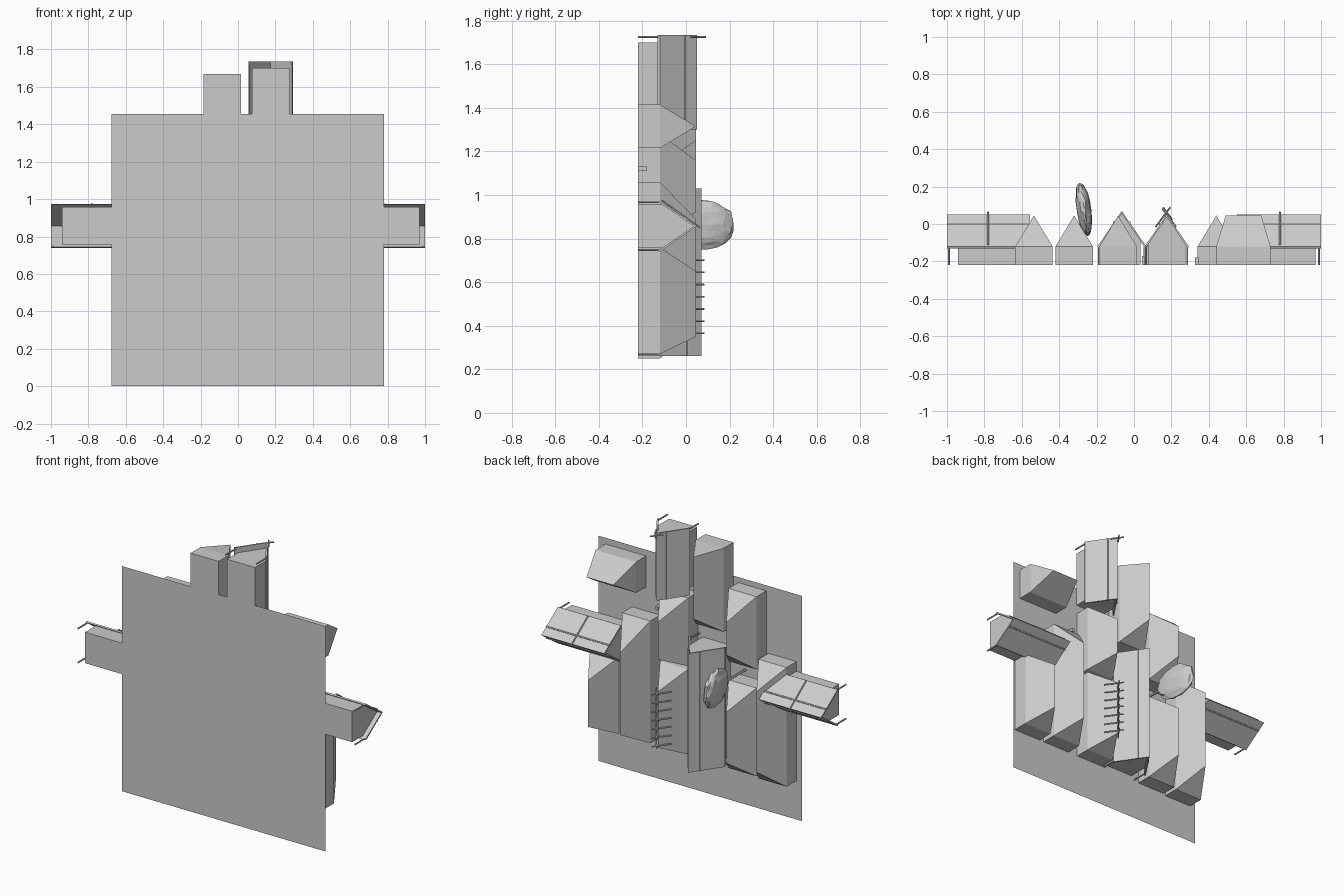
import bpy, bmesh, math, random
from mathutils import Vector

if "Cube" in bpy.data.objects:
    bpy.data.objects.remove(bpy.data.objects["Cube"])

random.seed(4)
GROUND = -0.22
mat = bpy.data.materials.new("plain grey")
mat.diffuse_color = (0.6, 0.6, 0.6, 1)
mat.use_nodes = True
mat.node_tree.nodes["Principled BSDF"].inputs["Base Color"].default_value = mat.diffuse_color


def P(x, z, h):
    # plan position (x, z) and height h above the ground sheet
    return Vector((x, GROUND + h, z))


def make(name, verts, faces):
    me = bpy.data.meshes.new(name)
    bm = bmesh.new()
    vs = [bm.verts.new(v) for v in verts]
    for f in faces:
        bm.faces.new([vs[i] for i in f])
    bmesh.ops.recalc_face_normals(bm, faces=bm.faces)
    bm.to_mesh(me)
    bm.free()
    me.materials.append(mat)
    ob = bpy.data.objects.new(name, me)
    bpy.context.collection.objects.link(ob)
    return ob


def prism(name, section, a, b, place):
    # extrude a closed section (across, height) from a to b along the house
    n = len(section)
    verts = [place(s, t, h) for t in (a, b) for s, h in section]
    faces = [range(n), range(n, 2 * n)]
    faces += [(i, (i + 1) % n, n + (i + 1) % n, n + i) for i in range(n)]
    return make(name, verts, faces)


def pole(name, a, b, r=0.005, sides=6):
    d = b - a
    q = d.to_track_quat('Z', 'Y')
    verts = [p + q @ Vector((r * math.cos(t), r * math.sin(t), 0))
             for p in (a, b) for t in [2 * math.pi * i / sides for i in range(sides)]]
    faces = [range(sides), range(sides, 2 * sides)]
    faces += [(i, (i + 1) % sides, sides + (i + 1) % sides, sides + i) for i in range(sides)]
    return make(name, verts, faces)


def placer(along_x, c):
    if along_x:
        return lambda s, t, h: P(t, c + s, h)
    return lambda s, t, h: P(c + s, t, h)


def hip_house(name, c, a, b, in_a, in_b, along_x=False, w=0.1, eave=0.10, top=0.265):
    pl = placer(along_x, c)
    v = [pl(s, t, h) for h in (0, eave) for s, t in ((-w, a), (w, a), (w, b), (-w, b))]
    v += [pl(0, a + in_a, top), pl(0, b - in_b, top)]
    make(name, v, [(0, 1, 2, 3), (0, 1, 5, 4), (1, 2, 6, 5), (2, 3, 7, 6), (3, 0, 4, 7),
                   (4, 5, 8), (6, 7, 9), (5, 6, 9, 8), (7, 4, 8, 9)])


def gable_house(name, c, a, b, wall_a, wall_b, open_ends, along_x=False,
                w=0.1, roof_w=0.118, top=0.27, eave=0.10):
    pl = placer(along_x, c)
    t = 0.014
    low = top - t - (top - eave) * w / roof_w
    prism(name + "_walls", [(-w, 0), (w, 0), (w, low), (0, top - t), (-w, low)],
          wall_a, wall_b, pl)
    prism(name + "_roof", [(-roof_w, eave), (0, top), (roof_w, eave),
                           (roof_w - 0.005, eave - 0.01), (0, top - t),
                           (-roof_w + 0.005, eave - 0.01)], a, b, pl)
    for s in (-1, 1):
        # side purlin and the posts under the open ends
        hm = (top + eave) / 2 + 0.033
        sm = s * roof_w * (top - hm) / (top - eave)
        pole(name + "_purlin", pl(sm, a, hm), pl(sm, b, hm), 0.006)
        for e in open_ends:
            pole(name + "_post", pl(s * (roof_w - 0.008), e, 0), pl(s * (roof_w - 0.008), e, eave), 0.005)


def crossed_sticks(name, x, z, top, down=0.055, up=0.018, slope=1.35):
    for s in (-1, 1):
        pole(name, P(x + s * down, z, top - slope * down + 0.008),
             P(x - s * up, z, top + slope * up + 0.008), 0.0045)


# ground sheet
make("ground_sheet", [P(-0.675, 0, 0), P(0.78, 0, 0), P(0.78, 1.455, 0), P(-0.675, 1.455, 0)],
     [(0, 1, 2, 3)])

# hipped longhouses: centre, start, end, hip insets
hip_house("upper_right_house", 1.315, 0.44, 0.73, 0.05, 0.05, True)
for name, c, a, b, ia, ib in (
        ("right_long_house", 0.44, 0.27, 1.06, 0.09, 0.17),
        ("far_right_house", 0.67, 0.27, 0.76, 0.08, 0.11),
        ("stick_ridge_house", 0.17, 0.27, 0.82, 0.08, 0.11),
        ("middle_house", 0.17, 0.84, 1.28, 0.08, 0.12),
        ("upper_left_house", -0.32, 0.95, 1.42, 0.13, 0.13),
        ("lower_left_house", -0.32, 0.26, 0.83, 0.12, 0.12),
        ("far_left_house", -0.535, 0.25, 1.02, 0.13, 0.12),
        ("top_left_house", -0.085, 1.13, 1.67, 0.12, 0.02)):
    hip_house(name, c, a, b, ia, ib)

# gabled longhouses with overhanging roofs
gable_house("top_right_house", 0.175, 1.30, 1.735, 1.335, 1.70, (1.725,))
gable_house("tall_centre_house", -0.065, 0.26, 1.03, 0.29, 1.0, (0.27, 1.02),
            roof_w=0.13, top=0.29)
gable_house("left_wing_house", 0.857, -1.0, -0.555, -0.94, -0.56, (-0.99,), True)
gable_house("right_wing_house", 0.857, 0.55, 1.0, 0.56, 0.97, (0.99,), True)

# crossed sticks along one ridge and at two gable ends
for i in range(7):
    crossed_sticks("ridge_sticks", 0.17, 0.365 + i * 0.056, 0.27)
crossed_sticks("gable_sticks", 0.175, 1.725, 0.275, 0.03, 0.02)

# tie sticks over the wing roofs
for s in (-1, 1):
    pole("wing_tie", P(s * 0.78, 0.975, 0.11), P(s * 0.78, 0.85, 0.285), 0.005)

# small stumps between the houses
for x, z, w, h in ((0.05, 1.12, 0.012, 0.05), (0.335, 1.12, 0.02, 0.04)):
    prism("stump", [(-w / 2, 0), (w / 2, 0), (w / 2, h), (-w / 2, h)], z - 0.01, z + 0.01,
          placer(False, x))

# tree: thin trunk with a lumpy flattened crown
pole("tree_trunk", P(-0.27, 0.87, 0), P(-0.27, 0.87, 0.25), 0.008)
me = bpy.data.meshes.new("tree_crown")
bm = bmesh.new()
bmesh.ops.create_icosphere(bm, subdivisions=3, radius=1)
for v in bm.verts:
    k = random.uniform(0.93, 1.04)
    x, y, z = v.co * k
    v.co = (-0.268 + 0.04 * x - 0.02 * y, 0.08 + 0.145 * y, 0.865 + 0.115 * z)
bm.to_mesh(me)
bm.free()
me.materials.append(mat)
bpy.context.collection.objects.link(bpy.data.objects.new("tree_crown", me))
